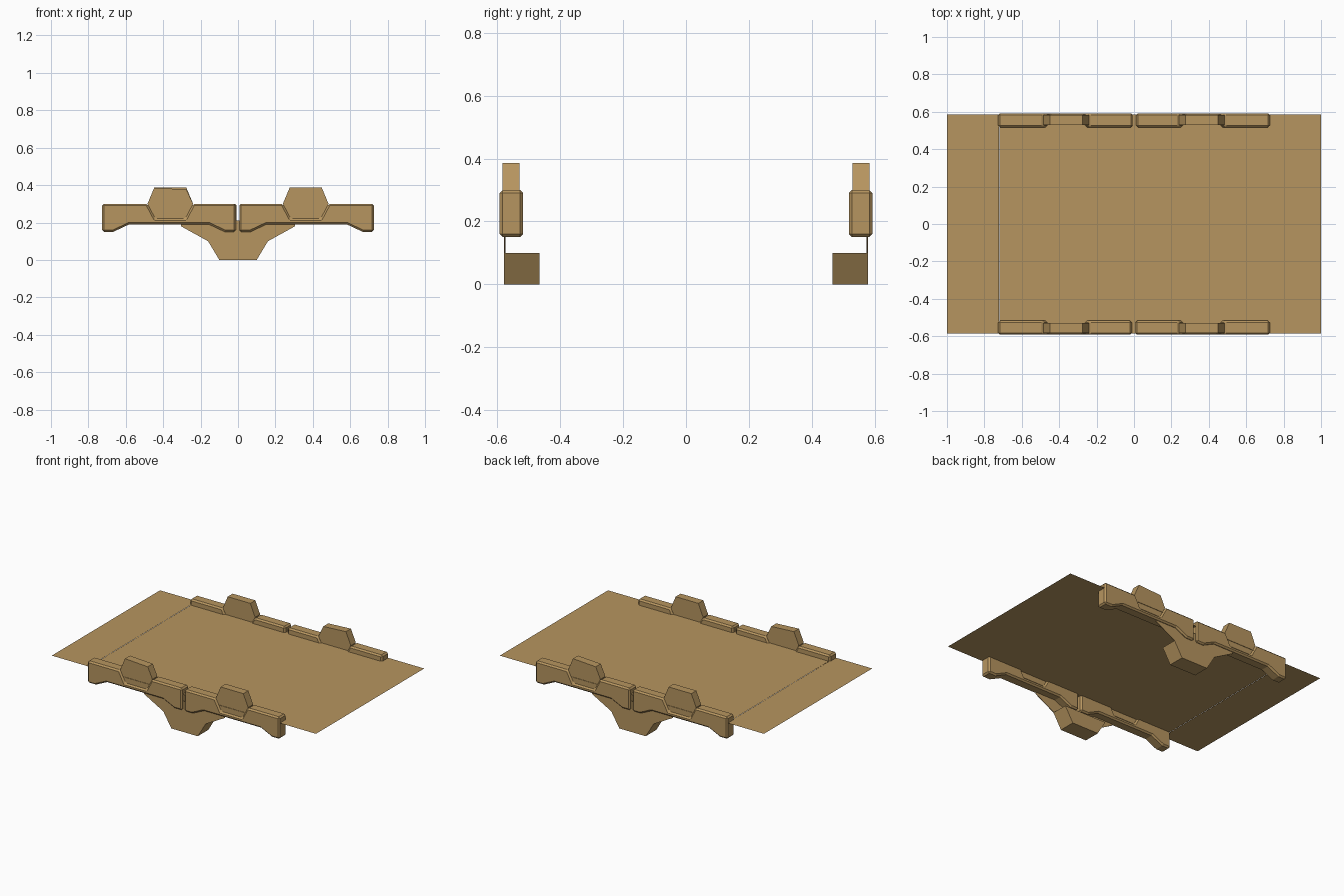
import bpy, bmesh
from mathutils import Matrix

if "Cube" in bpy.data.objects:
    bpy.data.objects.remove(bpy.data.objects["Cube"])

mat = bpy.data.materials.new("sandstone tan")
mat.diffuse_color = (0.47, 0.30, 0.115, 1)
mat.use_nodes = True
mat.node_tree.nodes["Principled BSDF"].inputs["Base Color"].default_value = mat.diffuse_color


def finish(name, bm, turn):
    """Make an object; turn=True gives the copy rotated half a turn about z."""
    if turn:
        bmesh.ops.rotate(bm, verts=bm.verts, matrix=Matrix.Rotation(3.14159265, 3, 'Z'))
    me = bpy.data.meshes.new(name)
    bm.to_mesh(me)
    bm.free()
    me.materials.append(mat)
    ob = bpy.data.objects.new(name, me)
    bpy.context.collection.objects.link(ob)
    return ob


def slab(name, profile, y0, y1, turn, bevel=0.0):
    """Extrude an x-z profile from y0 to y1, with optional chamfer."""
    bm = bmesh.new()
    f = bm.faces.new([bm.verts.new((x, y0, z)) for x, z in profile])
    new = bmesh.ops.extrude_face_region(bm, geom=[f])["geom"]
    bmesh.ops.translate(bm, vec=(0, y1 - y0, 0),
                        verts=[v for v in new if isinstance(v, bmesh.types.BMVert)])
    bmesh.ops.recalc_face_normals(bm, faces=bm.faces)
    ob = finish(name, bm, turn)
    if bevel:
        m = ob.modifiers.new("chamfer", 'BEVEL')
        m.width = bevel
        m.segments = 1
        m.limit_method = 'ANGLE'
        m.angle_limit = 0.6
    return ob


def rail_profile(a, b, c):
    """Wall from x=a to x=b with end feet and a notch for the hexagon at c."""
    return [(a, 0.15), (a + 0.06, 0.15), (a + 0.145, 0.19),
            (b - 0.145, 0.19), (b - 0.06, 0.15), (b, 0.15), (b, 0.30),
            (c + 0.122, 0.30), (c + 0.08, 0.221), (c - 0.08, 0.221),
            (c - 0.122, 0.30), (a, 0.30)]


def hexagon(c, lean):
    return [(c - 0.08, 0.215), (c + 0.08, 0.215), (c + 0.122, 0.30),
            (c + 0.086, 0.386 - lean), (c - 0.086, 0.386), (c - 0.122, 0.30)]


# Road deck: thin sheet in two pieces with a fine seam
for name, x0, x1 in (("deck_main", -0.719, 1.0), ("deck_end", -1.0, -0.7205)):
    bm = bmesh.new()
    bm.faces.new([bm.verts.new((x, y, 0.26)) for x, y in
                  ((x0, -0.585), (x1, -0.585), (x1, 0.585), (x0, 0.585))])
    finish(name, bm, False)

# Both sides: the back is the front turned half a turn
for side, turn in (("front", False), ("back", True)):
    for half, a, b, c, lean in (("left", -0.727, -0.011, -0.362, 0.01),
                                ("right", 0.007, 0.727, 0.362, 0.0)):
        slab(f"{side}_rail_{half}", rail_profile(a, b, c), -0.592, -0.517, turn, 0.01)
        slab(f"{side}_hexagon_{half}", hexagon(c, lean), -0.582, -0.528, turn)
    # Pier block and the thin bracket plate above it
    slab(f"{side}_pier", [(-0.1, 0), (0.1, 0), (0.16, 0.1), (-0.16, 0.1)],
         -0.578, -0.465, turn)
    slab(f"{side}_bracket", [(-0.16, 0.1), (0.16, 0.1), (0.305, 0.18), (0.305, 0.21),
                             (-0.305, 0.21), (-0.305, 0.18)], -0.578, -0.574, turn)
